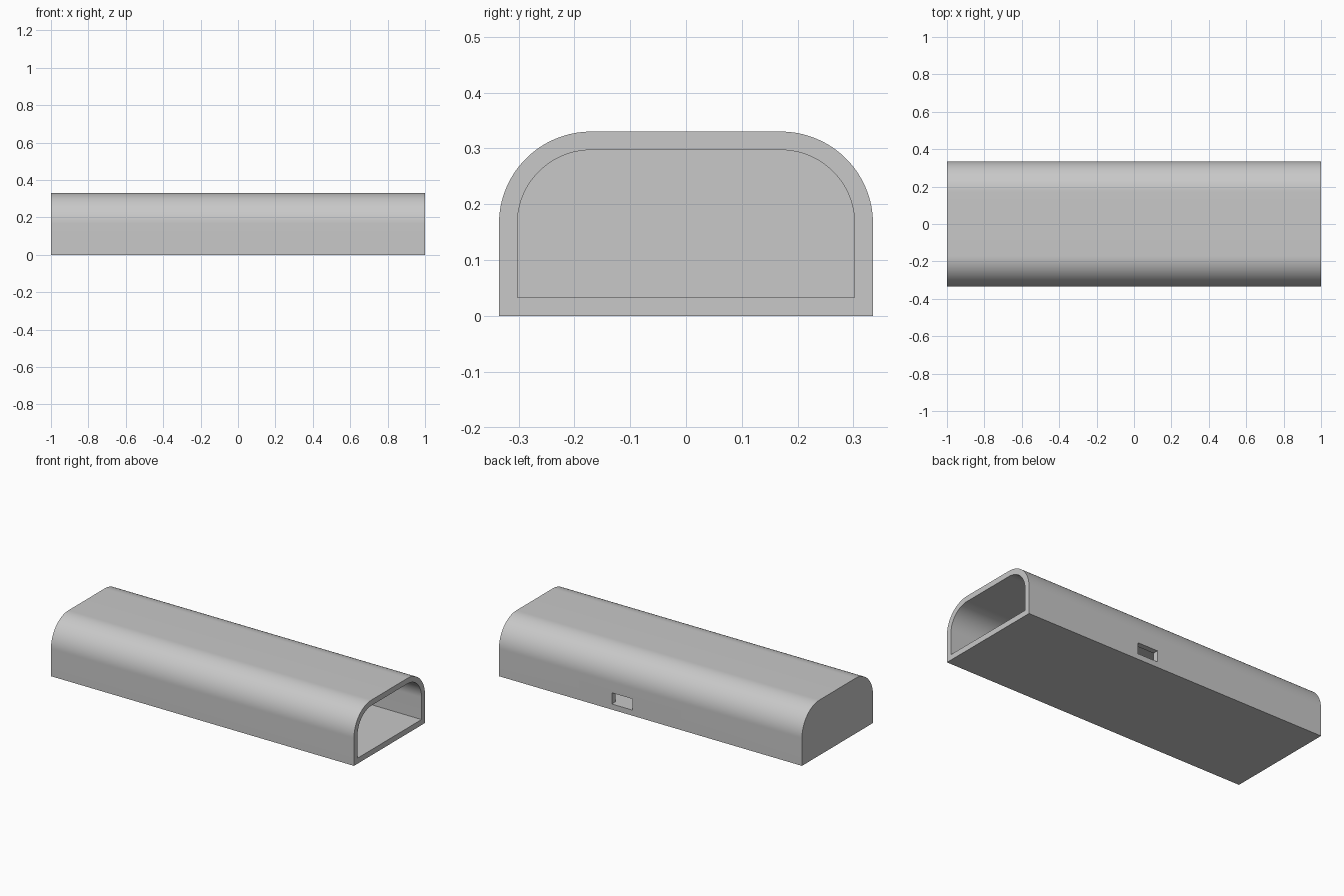
import bpy
import bmesh
from math import cos, sin, pi, radians

cube = bpy.data.objects.get("Cube")
if cube:
    bpy.data.objects.remove(cube, do_unlink=True)

LENGTH, HALF_WIDTH, HEIGHT = 2.0, 0.335, 0.33
RADIUS, WALL, STEPS = 0.165, 0.033, 32

grey = bpy.data.materials.new("light_grey")
grey.use_nodes = True
colour = (0.58, 0.58, 0.58, 1)
grey.diffuse_color = colour
grey.node_tree.nodes["Principled BSDF"].inputs["Base Color"].default_value = colour


def extrude_profile(name, points, x0, x1):
    """Sweep a closed (y, z) profile along x into a solid."""
    bm = bmesh.new()
    face = bm.faces.new([bm.verts.new((x0, y, z)) for y, z in points])
    out = bmesh.ops.extrude_face_region(bm, geom=[face])
    moved = [v for v in out["geom"] if isinstance(v, bmesh.types.BMVert)]
    bmesh.ops.translate(bm, verts=moved, vec=(x1 - x0, 0, 0))
    bmesh.ops.recalc_face_normals(bm, faces=bm.faces)
    mesh = bpy.data.meshes.new(name)
    bm.to_mesh(mesh)
    bm.free()
    mesh.materials.append(grey)
    obj = bpy.data.objects.new(name, mesh)
    bpy.context.collection.objects.link(obj)
    return obj


def arch(inset):
    """Flat-bottomed profile with two rounded top corners."""
    side, r = HALF_WIDTH - inset, RADIUS - inset
    top = HEIGHT - inset
    right = [(side - r + r * cos(a), top - r + r * sin(a))
             for a in (pi / 2 * i / STEPS for i in range(STEPS + 1))]
    right.insert(0, (side, inset))
    return right + [(-y, z) for y, z in reversed(right)]


# Outer shell, closed at one end
housing = extrude_profile("housing", arch(0), -LENGTH / 2, LENGTH / 2)

# Cavity open at the +x end, and a small slot through the back wall
cavity = extrude_profile("cavity_cutter", arch(WALL), -LENGTH / 2 + WALL, LENGTH / 2 + 0.1)
y0, y1, z0, z1 = HALF_WIDTH - 2 * WALL, HALF_WIDTH + 0.05, WALL + 0.0003, 0.1
slot = extrude_profile("slot_cutter", [(y0, z0), (y1, z0), (y1, z1), (y0, z1)], 0.12, 0.255)

bpy.ops.object.select_all(action="DESELECT")
bpy.context.view_layer.objects.active = housing
housing.select_set(True)
for cutter in (cavity, slot):
    cutter.hide_render = True
    mod = housing.modifiers.new(cutter.name, "BOOLEAN")
    mod.operation = "DIFFERENCE"
    mod.solver = "EXACT"
    mod.object = cutter
    bpy.ops.object.modifier_apply(modifier=mod.name)
    bpy.data.objects.remove(cutter, do_unlink=True)

bpy.ops.object.shade_smooth_by_angle(angle=radians(30))
